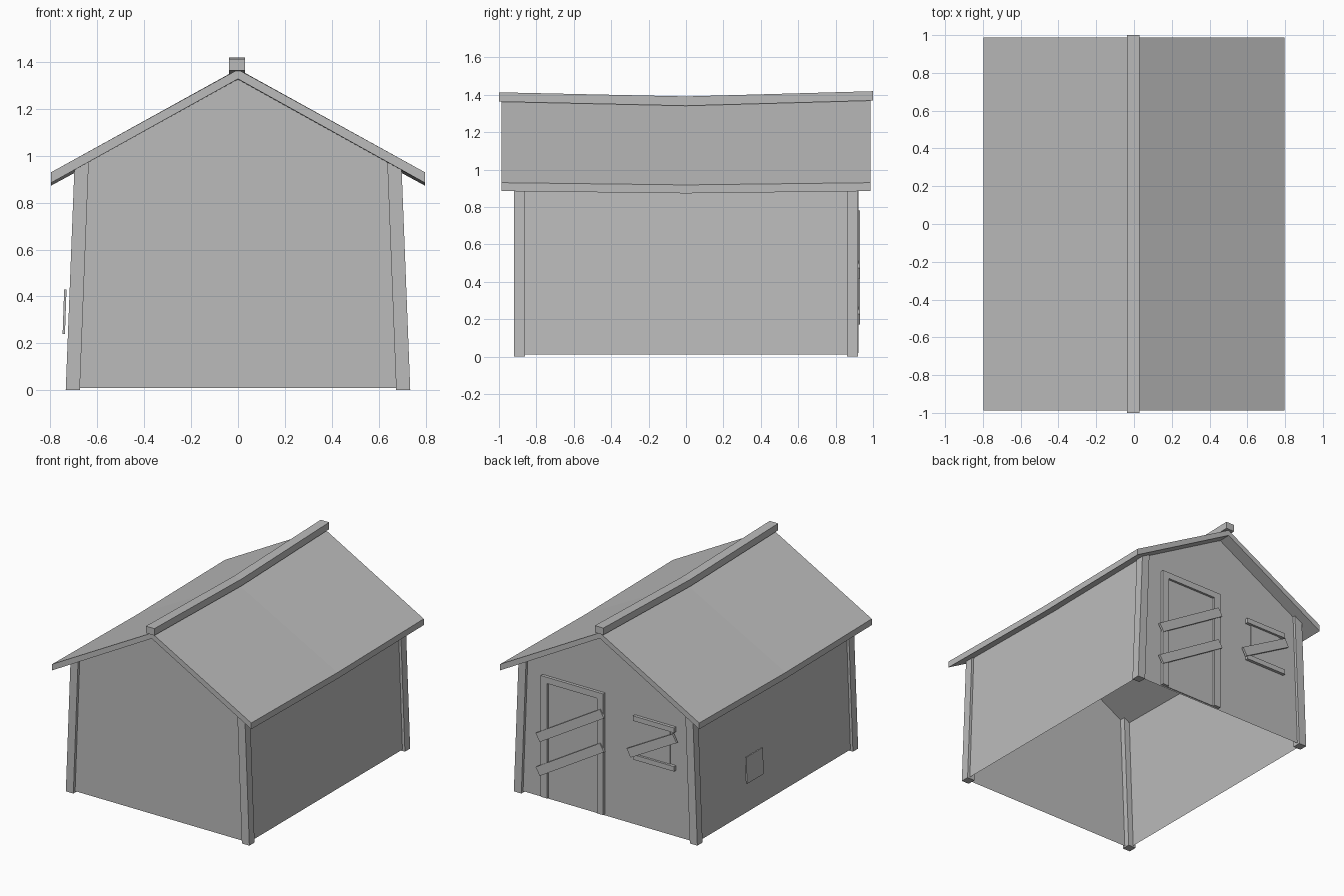
import bpy, math
from mathutils import Matrix, Vector

if "Cube" in bpy.data.objects:
    bpy.data.objects.remove(bpy.data.objects["Cube"])

grey = bpy.data.materials.new("weathered_grey")
grey.diffuse_color = (0.5, 0.5, 0.5, 1)
grey.use_nodes = True
grey.node_tree.nodes["Principled BSDF"].inputs["Base Color"].default_value = grey.diffuse_color


def mesh(name, verts, faces):
    me = bpy.data.meshes.new(name)
    me.from_pydata(verts, [], faces)
    me.materials.append(grey)
    ob = bpy.data.objects.new(name, me)
    bpy.context.collection.objects.link(ob)
    return ob


def loft(name, rings):
    """Closed solid through a list of equal-length rings."""
    n = len(rings[0])
    verts = [v for r in rings for v in r]
    faces = [(k * n + i, k * n + (i + 1) % n, (k + 1) * n + (i + 1) % n, (k + 1) * n + i)
             for k in range(len(rings) - 1) for i in range(n)]
    faces += [tuple(reversed(range(n))), tuple(range(len(verts) - n, len(verts)))]
    ob = mesh(name, verts, faces)
    import bmesh
    bm = bmesh.new()
    bm.from_mesh(ob.data)
    bmesh.ops.recalc_face_normals(bm, faces=bm.faces)
    bm.to_mesh(ob.data)
    bm.free()
    return ob


def box(name, centre, size, angle=0.0):
    """Box turned about the y axis by angle degrees."""
    m = Matrix.Translation(centre) @ Matrix.Rotation(math.radians(angle), 4, 'Y')
    sx, sy, sz = (s / 2 for s in size)
    ring = [(-sx, -sy), (sx, -sy), (sx, sy), (-sx, sy)]
    return loft(name, [[m @ Vector((x, y, z)) for x, y in ring] for z in (-sz, sz)])


# Thin walls, leaning inwards, with gables at front and back, open underneath
profile = [(-0.715, 0.01), (0.715, 0.01), (0.68, 0.965), (0, 1.345), (-0.68, 0.965)]
mesh("walls", [(x, y, z) for y in (-0.90, 0.90) for x, z in profile],
     [(0, 1, 2, 3, 4), (9, 8, 7, 6, 5), (1, 6, 7, 2), (5, 0, 4, 9)])

# Leaning corner posts
for sx in (-1, 1):
    for sy in (-1, 1):
        rings = []
        for z, xo, xi in ((0, 0.735, 0.675), (0.972, 0.697, 0.637)):
            rings.append([(sx * xo, sy * 0.92, z), (sx * xi, sy * 0.92, z),
                          (sx * xi, sy * 0.86, z), (sx * xo, sy * 0.86, z)])
        loft("corner_post", rings)

# Sagging roof: chevron section, lower in the middle
rings = []
for y, ridge, eave in ((-0.987, 1.368, 0.93), (0, 1.345, 0.918), (0.987, 1.37, 0.93)):
    rings.append([(-0.797, y, eave), (0, y, ridge), (0.797, y, eave),
                  (0.797, y, eave - 0.045), (0, y, ridge - 0.04), (-0.797, y, eave - 0.045)])
loft("roof", rings)

# Ridge beam following the sag
rings = []
for y, z in ((-1, 1.413), (0, 1.391), (1, 1.419)):
    rings.append([(-0.038, y, z - 0.05), (0.03, y, z - 0.05), (0.03, y, z), (-0.038, y, z)])
loft("ridge_beam", rings)

# Door on the back wall, with frame
box("door_panel", (0.268, 0.902, 0.44), (0.40, 0.008, 0.84))
for x in (0.043, 0.493):
    box("door_frame_side", (x, 0.909, 0.45), (0.05, 0.026, 0.86))
box("door_frame_top", (0.268, 0.909, 0.875), (0.50, 0.026, 0.045))

# Window on the back wall, with sill and lintel
box("window_pane", (-0.385, 0.902, 0.645), (0.24, 0.008, 0.26))
for z in (0.505, 0.785):
    box("window_bar", (-0.385, 0.909, z), (0.33, 0.026, 0.036))

# Slanted boards nailed over door and window
for name, x, z, length, angle in (("door_board", 0.28, 0.60, 0.60, 31),
                                  ("door_board", 0.28, 0.355, 0.60, 31),
                                  ("window_board", -0.375, 0.63, 0.42, 29)):
    box(name, (x, 0.922, z), (length, 0.016, 0.065), angle)

# Small patch board on the left wall
box("wall_patch", (-0.74, 0.275, 0.335), (0.01, 0.19, 0.19), 2)
